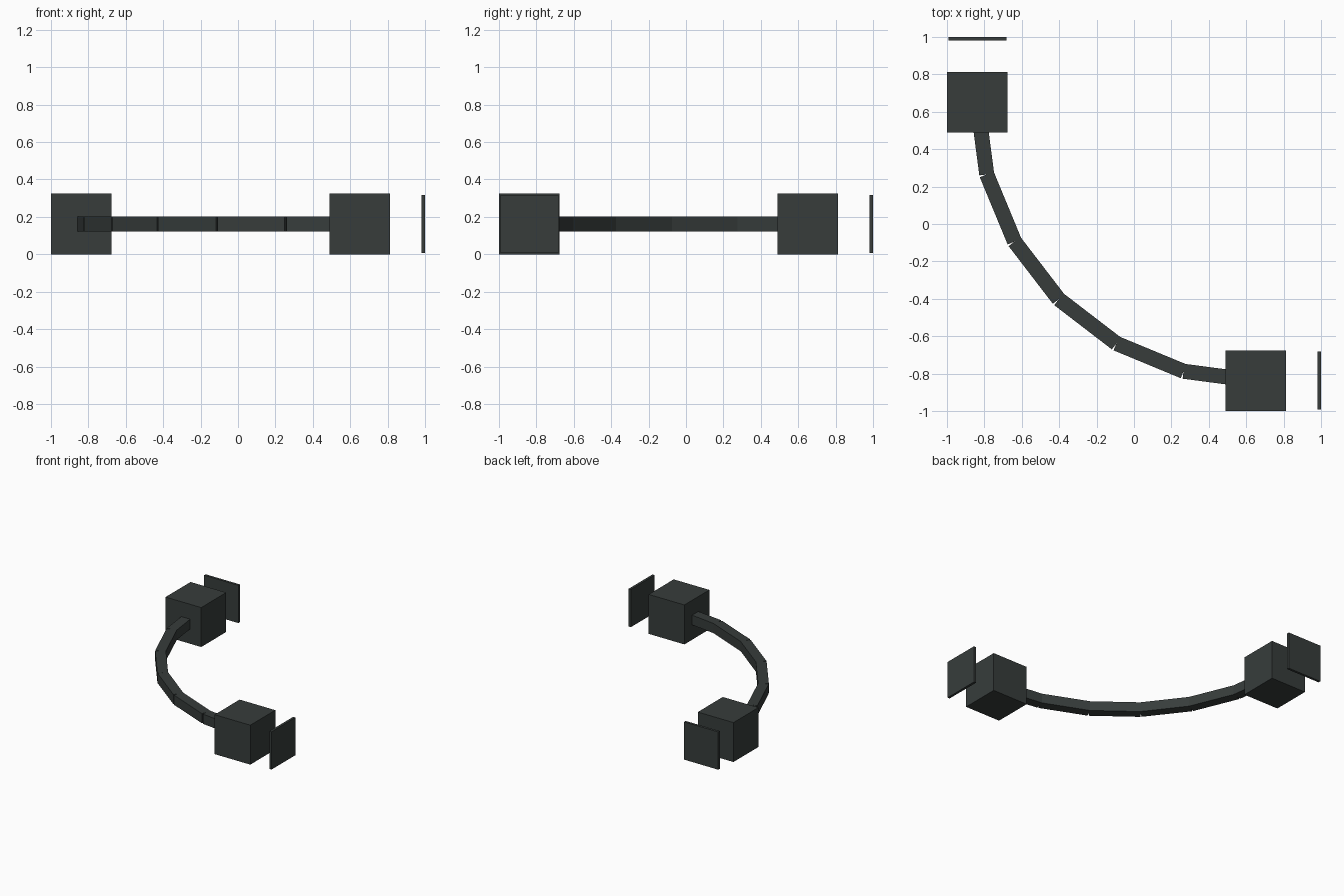
import bpy
from math import radians, sin, cos, pi
from mathutils import Matrix, Vector

old = bpy.data.objects.get("Cube")
if old:
    bpy.data.objects.remove(old, do_unlink=True)

COLOUR = (0.038, 0.046, 0.044, 1)
mat = bpy.data.materials.new("charcoal")
mat.use_nodes = True
mat.diffuse_color = COLOUR
mat.node_tree.nodes["Principled BSDF"].inputs["Base Color"].default_value = COLOUR


def box(name, centre, size, turn=0.0):
    """Flat-shaded box with its size baked into the mesh."""
    bpy.ops.mesh.primitive_cube_add(size=1, location=centre, rotation=(0, 0, turn))
    ob = bpy.context.object
    ob.name = name
    ob.data.transform(Matrix.Diagonal((*size, 1)))
    ob.data.materials.append(mat)
    return ob


BLOCK = 0.324            # end block edge
MID = BLOCK / 2          # height of every part's centre
NEAR = 0.65              # arc centre and inner block coordinate
FAR = -0.838             # outer block coordinate
RADIUS = NEAR - FAR
STEPS = 6

# End blocks at both ends of the arc, each with a free-standing plate beyond it
box("back_block", (FAR, NEAR, MID), (BLOCK, BLOCK, BLOCK))
box("back_plate", (FAR, 0.99, MID), (0.31, 0.02, 0.31))
box("left_block", (NEAR, FAR, MID), (BLOCK, BLOCK, BLOCK))
box("left_plate", (0.99, FAR, MID), (0.02, 0.31, 0.31))


# Straight bars laid along a quarter circle, meeting on the centre line
def arc_point(i):
    a = pi + radians(90 * i / STEPS)
    return Vector((NEAR + RADIUS * cos(a), NEAR + RADIUS * sin(a), MID))


for i in range(STEPS):
    p, q = arc_point(i), arc_point(i + 1)
    d = q - p
    turn = Vector((1, 0)).angle_signed(d.xy)
    box(f"arc_bar_{i + 1}", (p + q) / 2, (d.length, 0.08, 0.08), -turn)
